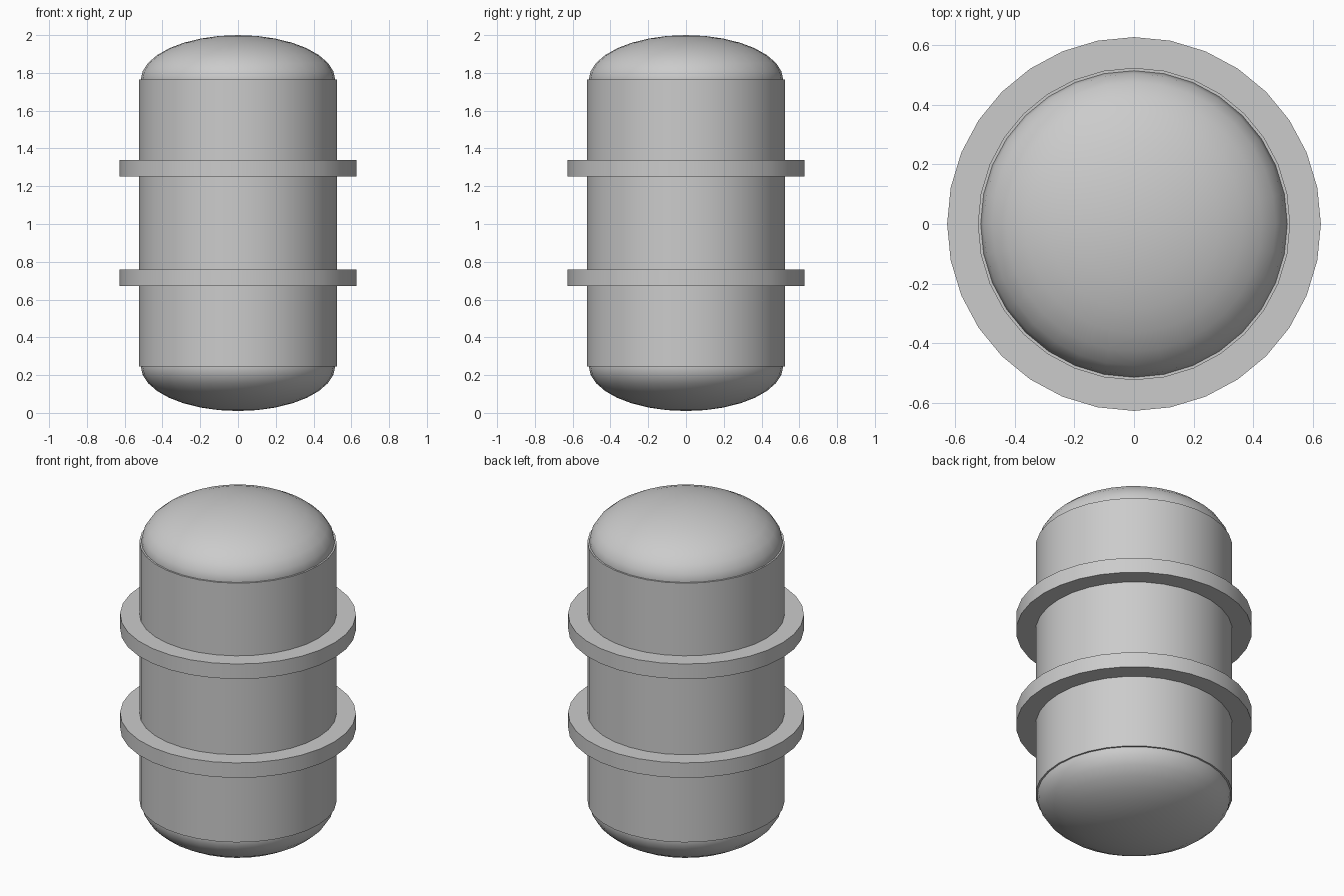
import bpy, math

if "Cube" in bpy.data.objects:
    bpy.data.objects.remove(bpy.data.objects["Cube"])

SIDES = 32
MID = 1.005  # mirror height of the tank


def smooth(obj, angle):
    bpy.ops.object.select_all(action='DESELECT')
    obj.select_set(True)
    bpy.context.view_layer.objects.active = obj
    bpy.ops.object.shade_smooth_by_angle(angle=math.radians(angle))


def drum(name, radius, z0, z1):
    bpy.ops.mesh.primitive_cylinder_add(vertices=SIDES, radius=radius, depth=z1 - z0,
                                        location=(0, 0, (z0 + z1) / 2))
    obj = bpy.context.object
    obj.name = name
    smooth(obj, 40)


def dome(name, z, height):
    # flattened sphere, half sunk in the body
    bpy.ops.mesh.primitive_uv_sphere_add(segments=SIDES, ring_count=16, radius=1,
                                         location=(0, 0, z))
    obj = bpy.context.object
    obj.name = name
    obj.scale = (0.515, 0.515, height)
    bpy.ops.object.transform_apply(location=False, rotation=False, scale=True)
    smooth(obj, 60)


# Main shell
drum("tank_body", 0.524, 0.245, 1.765)

# Flange rings and domed ends, mirrored about the middle
for side, label in ((-1, "lower"), (1, "upper")):
    z = MID + side * 0.29
    drum(label + "_ring", 0.627, z - 0.044, z + 0.044)
    dome(label + "_dome", MID + side * 0.757, 0.238)
